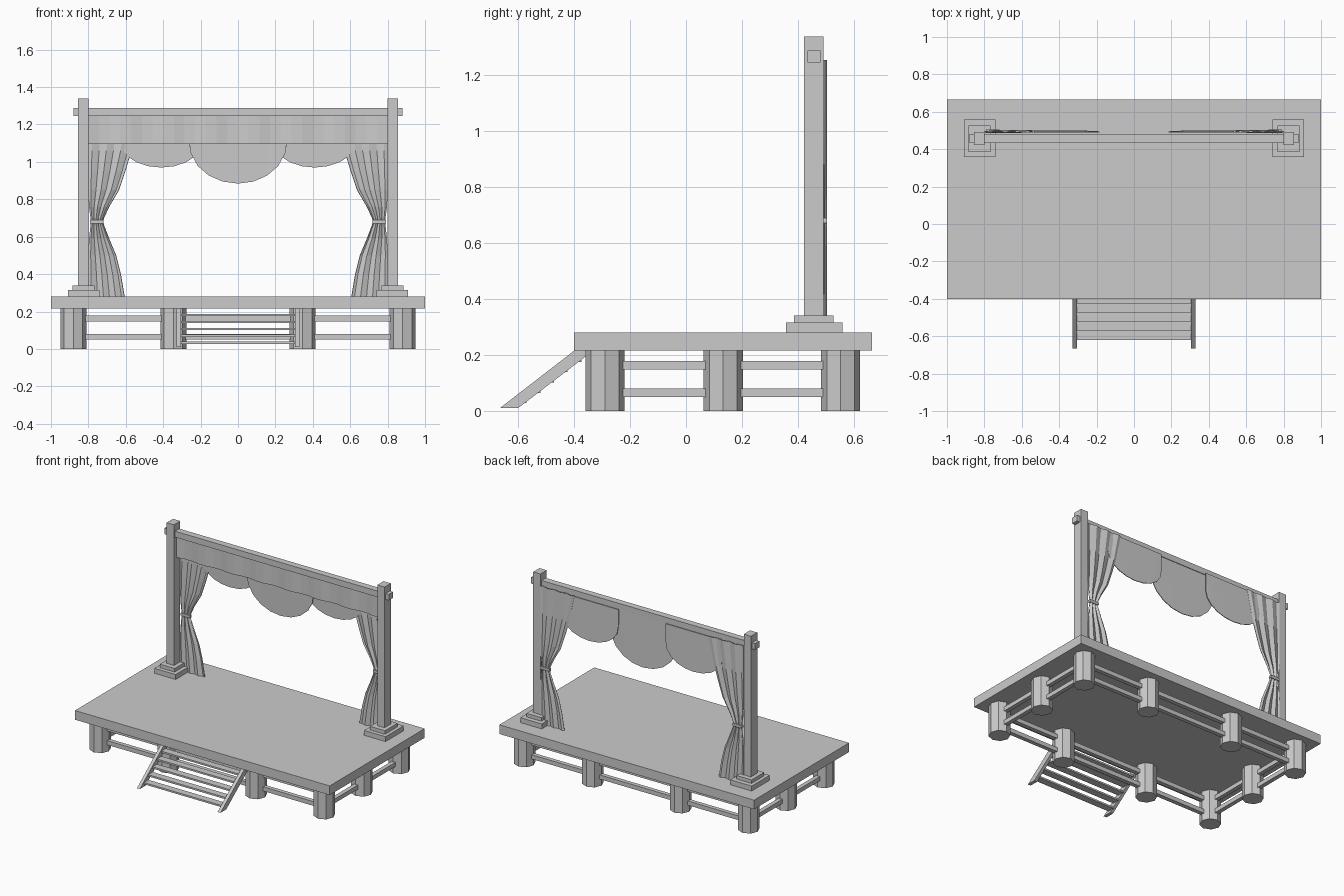
import bpy, bmesh, math

if "Cube" in bpy.data.objects:
    bpy.data.objects.remove(bpy.data.objects["Cube"])


def mesh_obj(name, verts, faces, thickness=0, mirror=False):
    me = bpy.data.meshes.new(name)
    me.from_pydata(verts, [], faces)
    bm = bmesh.new()
    bm.from_mesh(me)
    bmesh.ops.recalc_face_normals(bm, faces=bm.faces)
    bm.to_mesh(me)
    bm.free()
    ob = bpy.data.objects.new(name, me)
    bpy.context.collection.objects.link(ob)
    if thickness:
        m = ob.modifiers.new("thick", 'SOLIDIFY')
        m.thickness, m.offset = thickness, 0
    if mirror:
        ob.modifiers.new("mirror", 'MIRROR').use_axis[0] = True
    return ob


def box(name, x0, x1, y0, y1, z0, z1, mirror=False):
    v = [(x, y, z) for x in (x0, x1) for y in (y0, y1) for z in (z0, z1)]
    f = [(0, 1, 3, 2), (4, 6, 7, 5), (0, 4, 5, 1), (2, 3, 7, 6), (0, 2, 6, 4), (1, 5, 7, 3)]
    return mesh_obj(name, v, f, mirror=mirror)


def grid(name, rows, **kw):
    n = len(rows[0])
    faces = [(r * n + c, r * n + c + 1, (r + 1) * n + c + 1, (r + 1) * n + c)
             for r in range(len(rows) - 1) for c in range(n - 1)]
    return mesh_obj(name, [p for row in rows for p in row], faces, **kw)


# Deck
box("stage_deck", -1, 1, -0.4, 0.665, 0.215, 0.28)

# Octagonal legs around the edge
LX, LY = (-0.88, -0.345, 0.345, 0.88), (-0.29, 0.133, 0.553)
for y in LY:
    for x in (LX if y != LY[1] else (LX[0], LX[3])):
        bpy.ops.mesh.primitive_cylinder_add(vertices=8, radius=0.07, depth=0.215,
                                            location=(x, y, 0.1075))
        bpy.context.object.name = "stage_leg"

# Double rails between the legs
for z in (0.05, 0.148):
    for y in (LY[0], LY[2]):
        box("long_rail", LX[0], LX[3], y - 0.015, y + 0.015, z, z + 0.03)
    box("side_rail", 0.865, 0.895, LY[0], LY[2], z, z + 0.03, mirror=True)

# Stair stringers and treads
side = [(-0.665, 0.01), (-0.6, 0.01), (-0.355, 0.197), (-0.355, 0.215), (-0.4, 0.215)]
n = len(side)
mesh_obj("stair_stringer", [(x, y, z) for x in (0.305, 0.328) for y, z in side],
         [tuple(range(n)), tuple(range(n, 2 * n))] +
         [(i, (i + 1) % n, n + (i + 1) % n, n + i) for i in range(n)], mirror=True)
for i in range(5):
    y, z = -0.595 + 0.049 * i, 0.033 + 0.037 * i
    box("stair_tread", -0.31, 0.31, y - 0.025, y + 0.025, z - 0.006, z + 0.006)

# Stepped post bases, posts and top beam
box("post_base_lower", 0.74, 0.908, 0.358, 0.56, 0.28, 0.315, mirror=True)
box("post_base_upper", 0.767, 0.884, 0.386, 0.527, 0.315, 0.34, mirror=True)
box("post", 0.798, 0.855, 0.422, 0.492, 0.34, 1.338, mirror=True)
box("top_beam", -0.88, 0.88, 0.434, 0.481, 1.245, 1.288)

# Pleated valance under the beam
pleat = (0, 1, 1, 0)
xs = [-0.8 + 1.6 * i / 28 for i in range(29)]
grid("valance", [[(x, 0.452 + 0.01 * pleat[i % 4], z) for i, x in enumerate(xs)]
                 for z in (1.25, 1.095)], thickness=0.006)


# Scalloped swags, bulging slightly toward the back
def swag(name, cx, half, low, y, mirror=False):
    rows = []
    for t in (0, 0.5, 1):
        row = []
        for i in range(11):
            a = math.pi * i / 10
            u = -math.cos(a)
            bottom = 1.13 - (1.13 - low) * math.sin(a) ** 0.9 if 0 < i < 10 else 1.13
            row.append((cx + half * u, y + 0.006 * math.sin(a) * t, 1.25 + (bottom - 1.25) * t))
        rows.append(row)
    grid(name, rows, thickness=0.005, mirror=mirror)


swag("middle_swag", 0, 0.265, 0.884, 0.474)
swag("side_swag", 0.41, 0.225, 0.97, 0.492, True)

# Gathered side curtains: (height, inner edge, outer edge)
prof = [(1.255, 0.53, 0.8), (1.06, 0.57, 0.8), (0.95, 0.603, 0.8), (0.85, 0.637, 0.8),
        (0.76, 0.69, 0.795), (0.70, 0.718, 0.787), (0.68, 0.722, 0.785), (0.66, 0.717, 0.787),
        (0.59, 0.69, 0.795), (0.5, 0.652, 0.8), (0.4, 0.627, 0.8), (0.28, 0.607, 0.8)]
grid("curtain", [[(a + (b - a) * i / 12, 0.495 + 0.006 * math.sin(i * math.pi / 2), z)
                  for i in range(13)] for z, a, b in prof], thickness=0.005, mirror=True)

# Curtain ties
box("curtain_tie", 0.718, 0.79, 0.486, 0.505, 0.672, 0.69, mirror=True)
